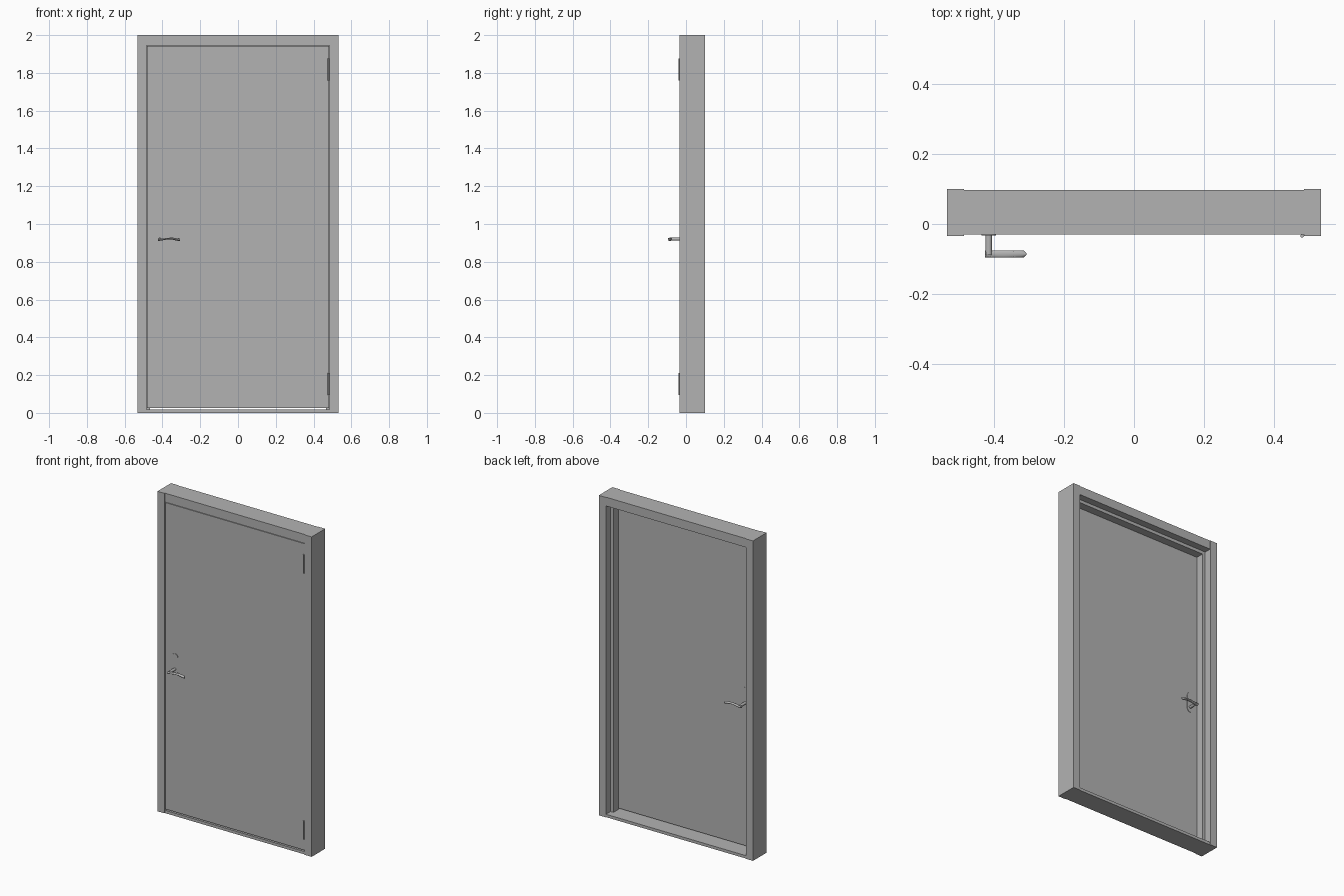
import bpy, bmesh, math

cube = bpy.data.objects.get("Cube")
if cube:
    bpy.data.objects.remove(cube, do_unlink=True)

grey = bpy.data.materials.new("plain_grey")
grey.use_nodes = True
colour = (0.45, 0.45, 0.45, 1)
grey.diffuse_color = colour
grey.node_tree.nodes["Principled BSDF"].inputs["Base Color"].default_value = colour


def finish(name, bm, smooth=False):
    bmesh.ops.recalc_face_normals(bm, faces=bm.faces)
    mesh = bpy.data.meshes.new(name)
    bm.to_mesh(mesh)
    bm.free()
    mesh.materials.append(grey)
    obj = bpy.data.objects.new(name, mesh)
    bpy.context.collection.objects.link(obj)
    if smooth:
        bpy.ops.object.select_all(action="DESELECT")
        obj.select_set(True)
        bpy.context.view_layer.objects.active = obj
        bpy.ops.object.shade_smooth_by_angle(angle=math.radians(35))
    return obj


def prism(name, outline, direction, smooth=False):
    """Extrude a closed 3D outline along a direction."""
    bm = bmesh.new()
    face = bm.faces.new([bm.verts.new(p) for p in outline])
    ext = bmesh.ops.extrude_face_region(bm, geom=[face])
    verts = [v for v in ext["geom"] if isinstance(v, bmesh.types.BMVert)]
    bmesh.ops.translate(bm, verts=verts, vec=direction)
    return finish(name, bm, smooth)


def box(name, x0, x1, y0, y1, z0, z1):
    return prism(name, [(x0, y0, z0), (x1, y0, z0), (x1, y1, z0), (x0, y1, z0)],
                 (0, 0, z1 - z0))


W, H = 0.533, 2.0          # half width and height of the frame
OPEN, STOP = 0.485, 0.465  # half openings at the rebate and at the stop
LEAF_FRONT, LEAF_BACK, STEP = -0.03, 0.003, 0.053

# Jambs: full-height profile with a stop between two rebates
for side, name in ((-1, "right_jamb"), (1, "left_jamb")):
    profile = [(W, -0.034), (OPEN, -0.034), (OPEN, LEAF_BACK), (STOP, LEAF_BACK),
               (STOP, STEP), (OPEN, STEP), (OPEN, 0.1), (W, 0.1)]
    prism(name, [(side * x, y, 0) for x, y in profile], (0, 0, H))

# Header: same stepped section, slightly thinner than the jambs
TOP = 1.945
section = [(-0.03, H), (-0.03, TOP), (LEAF_BACK, TOP), (LEAF_BACK, TOP - 0.02),
           (STEP, TOP - 0.02), (STEP, TOP), (0.097, TOP), (0.097, H)]
prism("header", [(-OPEN, y, z) for y, z in section], (2 * OPEN, 0, 0))

# Threshold and door leaf
box("threshold", -OPEN, OPEN, -0.03, 0.097, 0, 0.018)
box("door_leaf", -OPEN + 0.003, OPEN - 0.003, LEAF_FRONT, LEAF_BACK, 0.026, TOP - 0.003)

# Hinge knuckles
for z, name in ((0.095, "lower_hinge"), (1.76, "upper_hinge")):
    ring = [(0.479 + 0.005 * math.cos(a), -0.034 + 0.005 * math.sin(a), z)
            for a in (i * math.tau / 12 for i in range(12))]
    prism(name, ring, (0, 0, 0.115), True)

HX, HZ = -0.414, 0.92      # spindle position


def handle(tag, face, s):
    """Plate, spindle and lever on one side; s is the outward y direction."""
    r, n = 0.021, 12
    arc = [(r * math.cos(i * math.pi / n), r * math.sin(i * math.pi / n))
           for i in range(n + 1)]
    plate = [(HX + x, face, 0.995 + z) for x, z in arc]
    plate += [(HX - x, face, 0.908 - z) for x, z in arc]
    prism(tag + "_handle_plate", plate, (0, s * 0.003, 0), True)

    # Round spindle
    spindle = [(HX + 0.009 * math.cos(a), face, HZ + 0.008 * math.sin(a))
               for a in (i * math.tau / 16 for i in range(16))]
    prism(tag + "_handle_spindle", spindle, (0, s * 0.058, 0), True)

    # Flat lever, gently waved, rounded at the free end
    bm = bmesh.new()
    rings = []
    steps = 16
    x0, length = HX - 0.010, 0.117
    for i in range(steps + 1):
        t = i / steps
        end = max(0.0, (t - 0.9) / 0.1)
        half = 0.0105 * math.sqrt(max(0.08, 1 - end * end))
        thick = 0.007 - 0.003 * math.sin(math.pi * min(1, t * 1.2))
        z = HZ + 0.003 * math.sin(math.tau * (t - 0.3))
        y = face + s * 0.0555
        rings.append([bm.verts.new((x0 + length * t, y + half * math.cos(a),
                                    z + thick * math.sin(a)))
                      for a in (k * math.tau / 12 for k in range(12))])
    for a, b in zip(rings, rings[1:]):
        for k in range(12):
            bm.faces.new((a[k], a[k - 1], b[k - 1], b[k]))
    bm.faces.new(rings[0])
    bm.faces.new(rings[-1])
    finish(tag + "_handle_lever", bm, True)


handle("front", LEAF_FRONT, -1)
handle("back", LEAF_BACK, 1)
